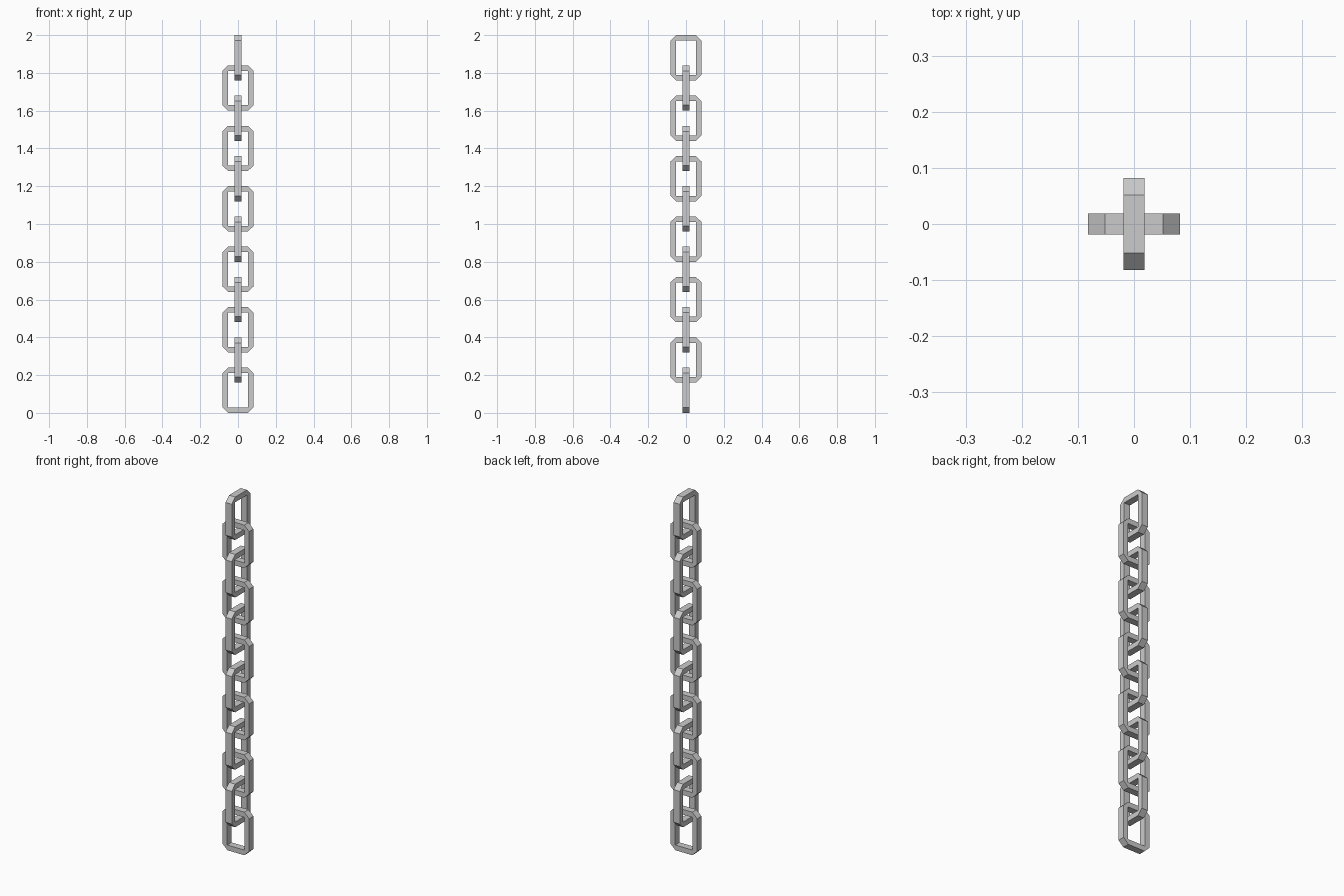
import bpy, bmesh, math

if "Cube" in bpy.data.objects:
    bpy.data.objects.remove(bpy.data.objects["Cube"])

W, H, T = 0.082, 0.12, 0.019      # half width, half height, half thickness of a link
IW, IH = 0.053, 0.091             # half size of the opening
CX, CZ = 0.052, 0.091             # where the corner chamfers begin
PITCH = (2 - 2 * H) / 11


def mirrored(x, z):
    return [(x, z), (-x, z), (-x, -z), (x, -z)]


# One link: chamfered outer outline, rectangular opening
def link_mesh():
    outer = [(W, CZ), (CX, H), (-CX, H), (-W, CZ),
             (-W, -CZ), (-CX, -H), (CX, -H), (W, -CZ)]
    inner = [p for p in mirrored(IW, IH)]
    bm = bmesh.new()
    o = [[bm.verts.new((x, y, z)) for x, z in outer] for y in (-T, T)]
    i = [[bm.verts.new((x, y, z)) for x, z in inner] for y in (-T, T)]
    for ring in (o, i):
        n = len(ring[0])
        for k in range(n):
            m = (k + 1) % n
            bm.faces.new((ring[0][k], ring[0][m], ring[1][m], ring[1][k]))
    for s in range(2):
        for k in range(4):
            a, b, c = o[s][2 * k], o[s][2 * k + 1], o[s][(2 * k + 2) % 8]
            bm.faces.new((a, b, i[s][k]))
            bm.faces.new((b, c, i[s][(k + 1) % 4], i[s][k]))
    bmesh.ops.recalc_face_normals(bm, faces=bm.faces)
    me = bpy.data.meshes.new("chain_link")
    bm.to_mesh(me)
    bm.free()
    return me


# Chain: every second link turned a quarter
mesh = link_mesh()
for k in range(12):
    ob = bpy.data.objects.new(f"chain_link_{k + 1}", mesh)
    ob.location.z = H + k * PITCH
    ob.rotation_euler.z = math.pi / 2 * (k % 2)
    bpy.context.collection.objects.link(ob)
